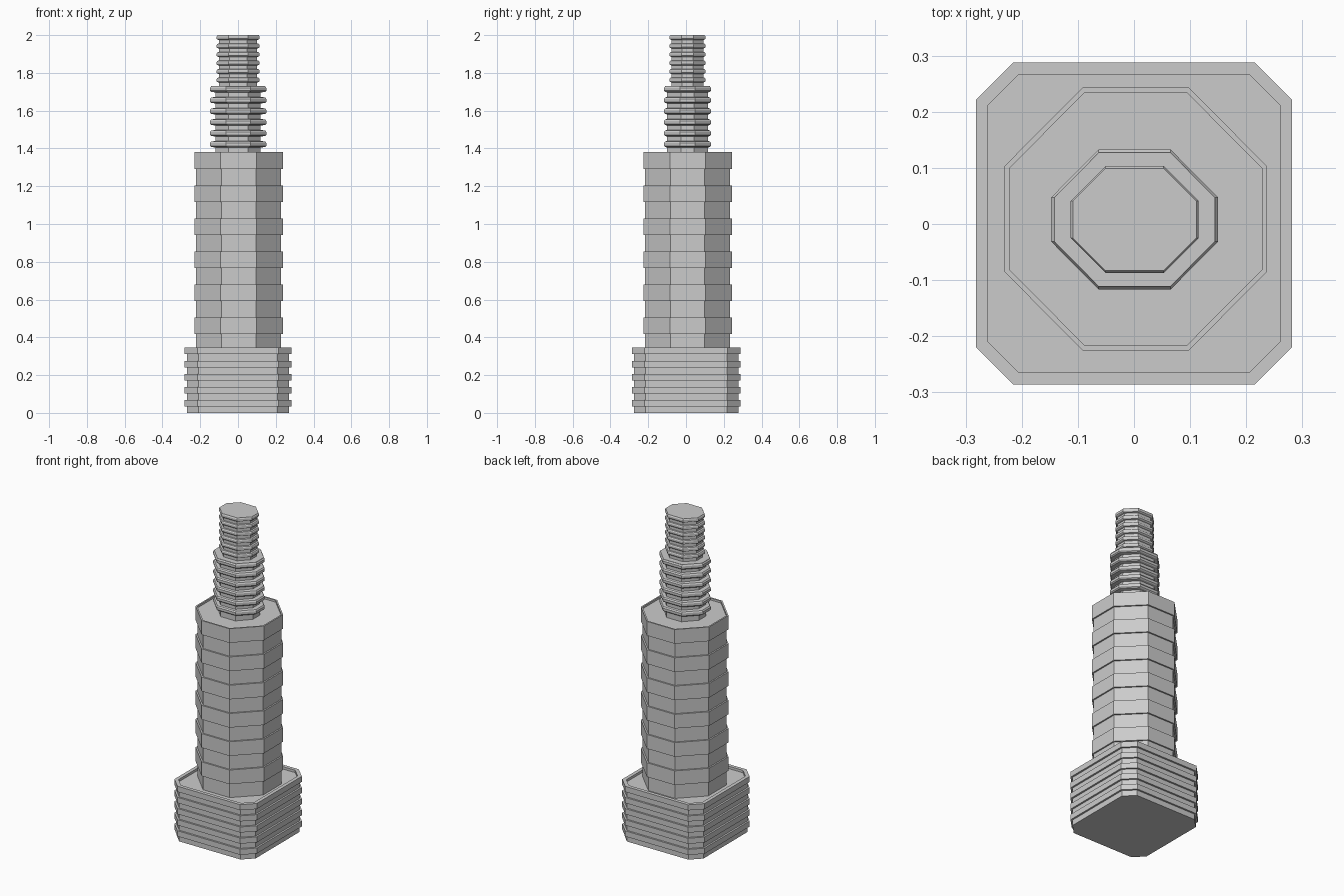
import bpy, bmesh

if "Cube" in bpy.data.objects:
    bpy.data.objects.remove(bpy.data.objects["Cube"])


def octagon(hx, hy, fx, fy, cx, cy):
    """Eight-sided outline: half sizes hx, hy and half lengths of the straight flats fx, fy."""
    pts = [(hx, -fy), (hx, fy), (fx, hy), (-fx, hy),
           (-hx, fy), (-hx, -fy), (-fx, -hy), (fx, -hy)]
    return [(x + cx, y + cy) for x, y in pts]


def loft(name, rings):
    """Skin a stack of (outline, z) rings and cap both ends."""
    bm = bmesh.new()
    loops = [[bm.verts.new((x, y, z)) for x, y in pts] for pts, z in rings]
    for a, b in zip(loops, loops[1:]):
        for i in range(8):
            j = (i + 1) % 8
            bm.faces.new((a[i], a[j], b[j], b[i]))
    bm.faces.new(loops[0][::-1])
    bm.faces.new(loops[-1])
    mesh = bpy.data.meshes.new(name)
    bm.to_mesh(mesh)
    bm.free()
    obj = bpy.data.objects.new(name, mesh)
    bpy.context.collection.objects.link(obj)
    return obj


def stepped_tier(name, z0, z1, layers, size, flat, step, rim, depth, centre):
    """Alternating narrow and wide slabs, with a shallow recess in the top."""
    def outline(inset):
        hx, hy = size[0] - inset, size[1] - inset
        return octagon(hx, hy, flat[0] - inset * 0.42, flat[1] - inset * 0.42, *centre)
    h = (z1 - z0) / layers
    rings = []
    for i in range(layers):
        o = outline(0 if i % 2 else step)
        rings += [(o, z0 + i * h), (o, z0 + (i + 1) * h)]
    rings += [(outline(rim), z1), (outline(rim), z1 - depth)]
    loft(name, rings)


def ribbed_tier(name, z0, z1, ribs, size, flat, neck, lip, sink, centre):
    """Narrow neck with evenly spaced bevelled ribs."""
    def outline(sx, sy, inset=0):
        return octagon(size[0] * sx - inset, size[1] * sy - inset,
                       flat[0] * sx, flat[1] * sy, *centre)
    p = (z1 - z0) / ribs
    thin, edge, wide = outline(*neck), outline(1, 1, lip), outline(1, 1)
    rings = [(thin, z0 - sink)]
    for i in range(ribs):
        z = z0 + i * p
        rings += [(thin, z + 0.02 * p), (thin, z + 0.42 * p), (edge, z + 0.48 * p),
                  (wide, z + 0.58 * p), (wide, z + 0.84 * p), (edge, z + 0.97 * p)]
    rings.append((edge, z1))
    loft(name, rings)


# Square base block with clipped corners
stepped_tier("base_block", 0, 0.345, 10, (0.282, 0.287), (0.215, 0.22),
             0.011, 0.022, 0.015, (0, 0.001))
# Tall octagonal column
stepped_tier("main_column", 0.33, 1.38, 12, (0.234, 0.234), (0.095, 0.094),
             0.009, 0.009, 0.012, (0.003, 0.009))
# Lower ribbed neck
ribbed_tier("lower_neck", 1.38, 1.73, 6, (0.149, 0.125), (0.064, 0.039),
            (0.80, 0.86), 0.006, 0.02, (0.001, 0.008))
# Upper ribbed neck
ribbed_tier("upper_neck", 1.73, 2.0, 6, (0.114, 0.095), (0.052, 0.033),
            (0.88, 0.89), 0.004, 0.01, (0.001, 0.008))
